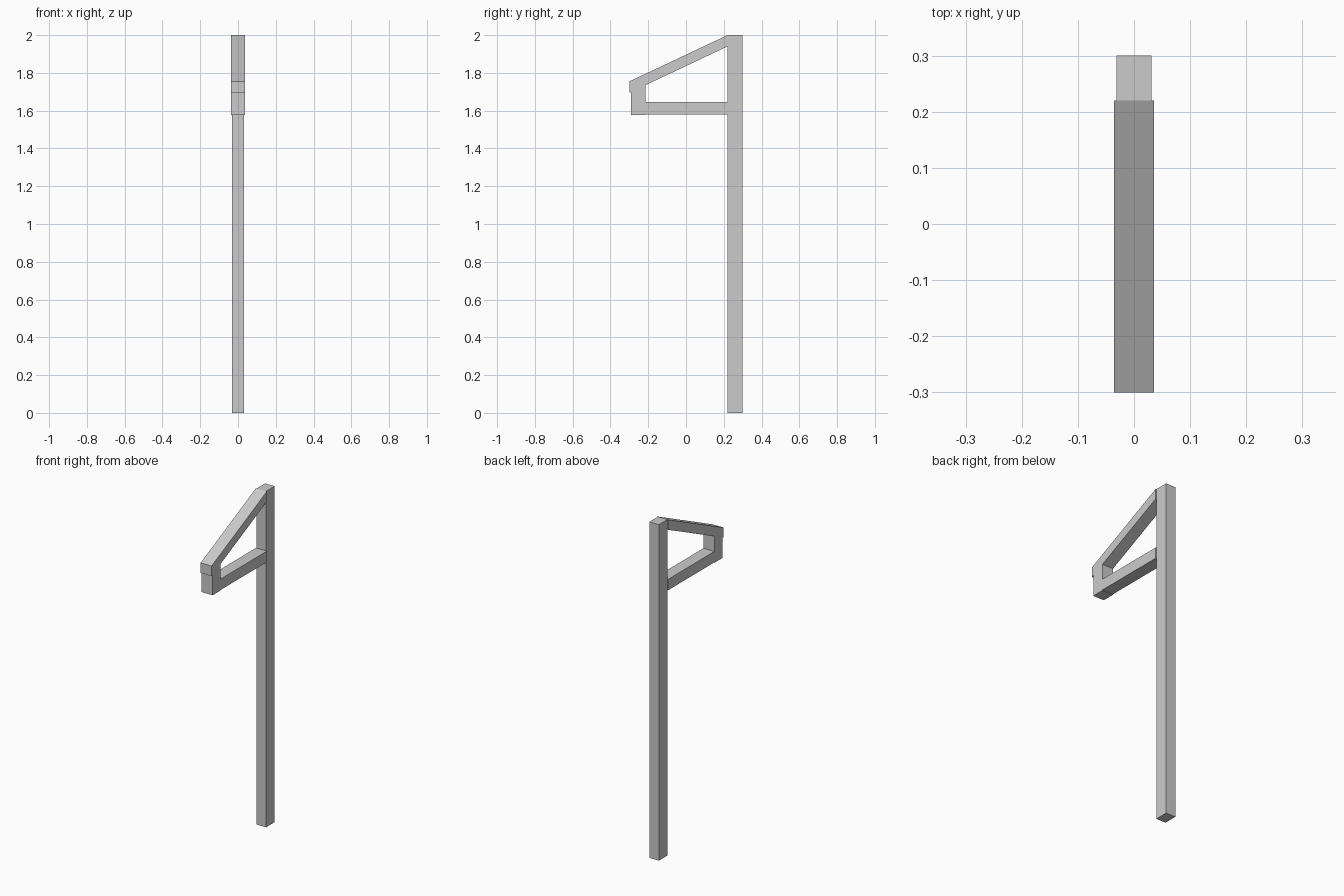
import bpy
import bmesh

cube = bpy.data.objects.get("Cube")
if cube:
    bpy.data.objects.remove(cube, do_unlink=True)

grey = bpy.data.materials.new("plain grey")
grey.use_nodes = True
grey.diffuse_color = (0.6, 0.6, 0.6, 1)
grey.node_tree.nodes["Principled BSDF"].inputs["Base Color"].default_value = grey.diffuse_color


def beam(name, profile, half_width):
    """Extrude a side profile of (y, z) points across x."""
    bm = bmesh.new()
    side = bm.faces.new([bm.verts.new((-half_width, y, z)) for y, z in profile])
    result = bmesh.ops.extrude_face_region(bm, geom=[side])
    moved = [v for v in result["geom"] if isinstance(v, bmesh.types.BMVert)]
    bmesh.ops.translate(bm, verts=moved, vec=(2 * half_width, 0, 0))
    bmesh.ops.recalc_face_normals(bm, faces=bm.faces)
    mesh = bpy.data.meshes.new(name)
    bm.to_mesh(mesh)
    bm.free()
    mesh.materials.append(grey)
    obj = bpy.data.objects.new(name, mesh)
    bpy.context.collection.objects.link(obj)
    return obj


POST_FRONT, POST_BACK = 0.22, 0.30
ARM_HALF = 0.036

# Upright post
beam("post", [(POST_FRONT, 0), (POST_BACK, 0), (POST_BACK, 2), (POST_FRONT, 2)], 0.0315)

# Horizontal arm, running from the front upright to the post
beam("lower_arm", [(-0.215, 1.58), (POST_FRONT, 1.58),
                   (POST_FRONT, 1.645), (-0.215, 1.645)], ARM_HALF)

# Short front upright, its top cut to the slope of the brace
beam("front_upright", [(-0.29, 1.577), (-0.215, 1.577),
                       (-0.215, 1.735), (-0.29, 1.70)], ARM_HALF)

# Sloping brace with plumb-cut ends
beam("sloping_brace", [(-0.30, 1.695), (POST_FRONT, 1.94),
                       (POST_FRONT, 2), (-0.30, 1.755)], ARM_HALF)
